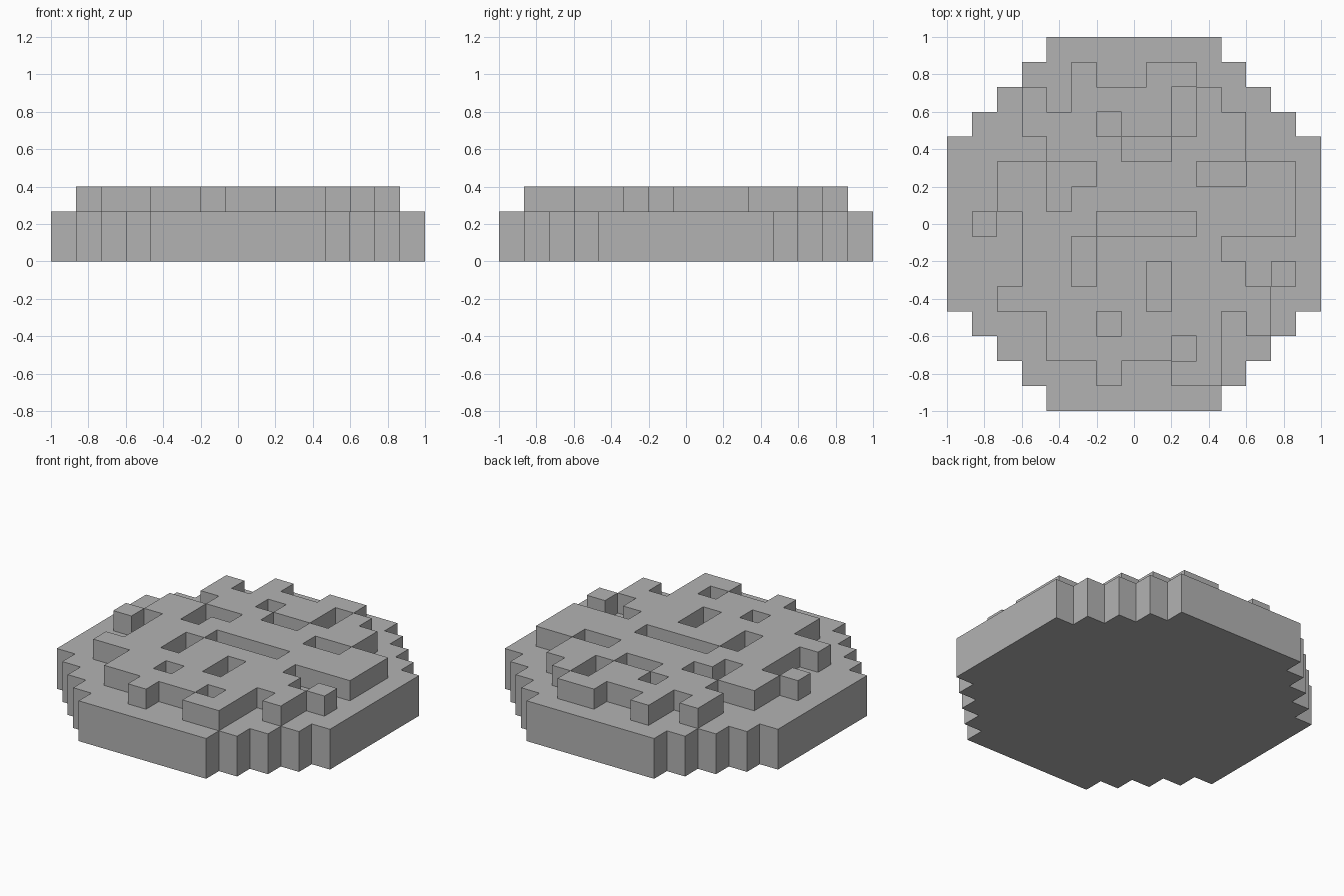
import bpy, bmesh

if "Cube" in bpy.data.objects:
    bpy.data.objects.remove(bpy.data.objects["Cube"])

CELL = 2 / 15          # 15 x 15 block grid
N = 15

grey = bpy.data.materials.new("plain_grey")
grey.diffuse_color = (0.45, 0.45, 0.45, 1)
grey.use_nodes = True
grey.node_tree.nodes["Principled BSDF"].inputs["Base Color"].default_value = grey.diffuse_color


def block_layer(name, cells, z0, z1):
    """Closed slab covering the given (column, row) cells, row 0 at the back."""
    bm = bmesh.new()

    def quad(*pts):
        bm.faces.new([bm.verts.new(p) for p in pts])

    for c, r in cells:
        x0, y1 = -1 + c * CELL, 1 - r * CELL
        x1, y0 = x0 + CELL, y1 - CELL
        ring = [(x0, y0), (x1, y0), (x1, y1), (x0, y1)]
        quad(*[(x, y, z1) for x, y in ring])
        quad(*[(x, y, z0) for x, y in reversed(ring)])
        # Walls only where the neighbouring cell is empty
        for i, (dc, dr) in enumerate([(0, 1), (1, 0), (0, -1), (-1, 0)]):
            if (c + dc, r + dr) not in cells:
                a, b = ring[i], ring[(i + 1) % 4]
                quad((*a, z0), (*b, z0), (*b, z1), (*a, z1))
    bmesh.ops.remove_doubles(bm, verts=bm.verts[:], dist=1e-4)
    mesh = bpy.data.meshes.new(name)
    bm.to_mesh(mesh)
    bm.free()
    mesh.materials.append(grey)
    obj = bpy.data.objects.new(name, mesh)
    bpy.context.collection.objects.link(obj)
    return obj


# Round stepped base: margin of empty cells shrinks away from front and back
margins = [4, 3, 2, 1]
base = set()
for r in range(N):
    edge = min(r, N - 1 - r)
    m = margins[edge] if edge < len(margins) else 0
    base |= {(c, r) for c in range(m, N - m)}
block_layer("round_base", base, 0, 2 * CELL)

# Raised patchy layer with pits and loose blocks
pattern = [
    "...............",
    ".....#..##.....",
    "...#.####.#....",
    "...###.##.##...",
    "....###..###...",
    "..##..####..##.",
    "..##.#########.",
    ".#.###....####.",
    "...##.#####....",
    "...##.##.###.#.",
    "..######.####..",
    "....##.####.#..",
    "....#####.#....",
    "......#..##....",
    "...............",
]
top = {(c, r) for r, row in enumerate(pattern) for c, ch in enumerate(row) if ch == "#"}
block_layer("raised_topping", top, 2 * CELL, 3 * CELL)
